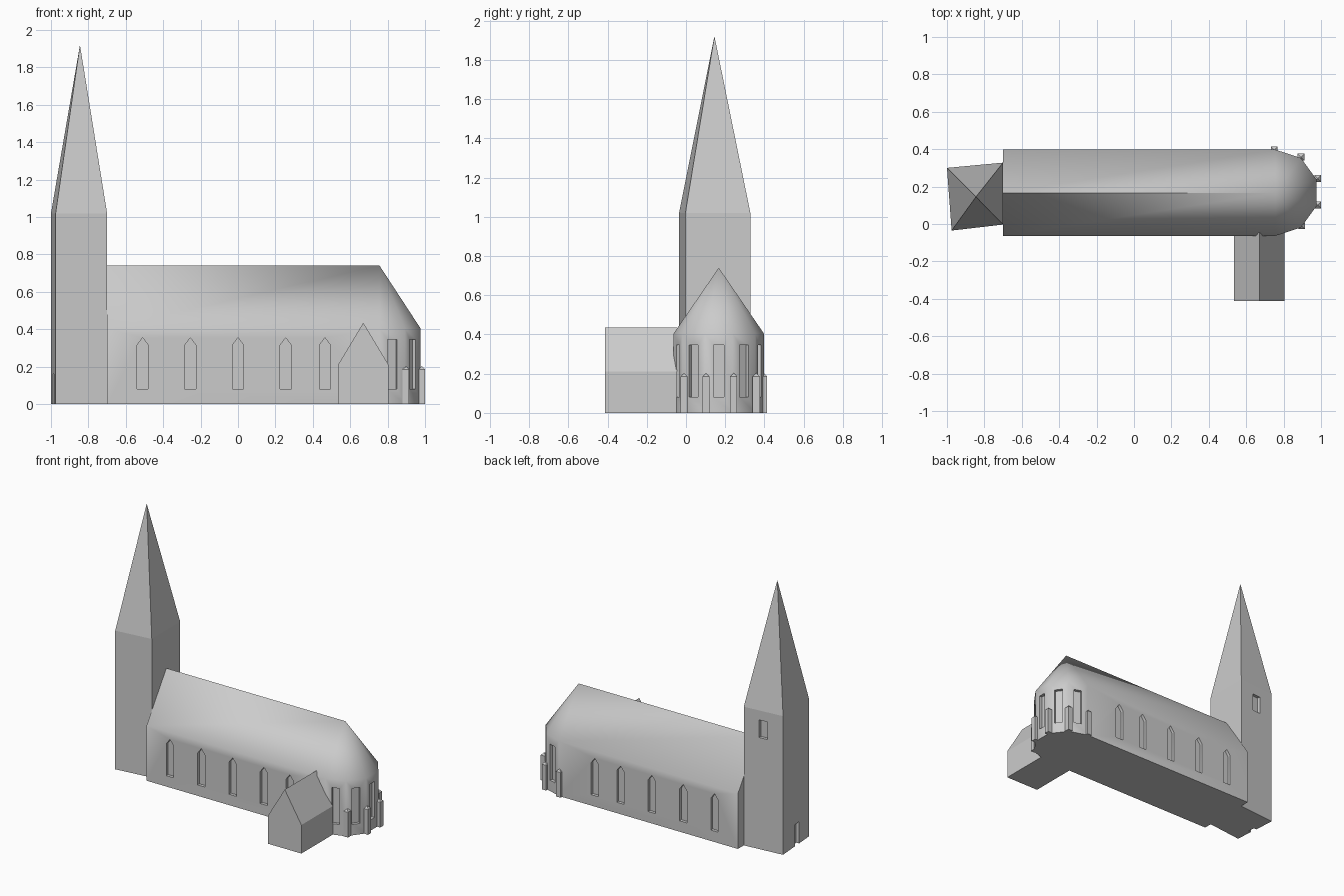
import bpy, bmesh, math
from mathutils import Vector

if "Cube" in bpy.data.objects:
    bpy.data.objects.remove(bpy.data.objects["Cube"])

stone = bpy.data.materials.new("grey_stone")
stone.diffuse_color = (0.6, 0.6, 0.6, 1)
stone.use_nodes = True
stone.node_tree.nodes["Principled BSDF"].inputs["Base Color"].default_value = stone.diffuse_color


def make(name, verts, faces):
    """Mesh object from points and faces, with normals turned outward."""
    me = bpy.data.meshes.new(name)
    me.from_pydata(verts, [], faces)
    bm = bmesh.new()
    bm.from_mesh(me)
    bmesh.ops.recalc_face_normals(bm, faces=bm.faces)
    bm.to_mesh(me)
    bm.free()
    me.materials.append(stone)
    ob = bpy.data.objects.new(name, me)
    bpy.context.collection.objects.link(ob)
    return ob


def spired(name, ring, height, apex):
    """Prism over a ground outline, closed by a pyramid."""
    n = len(ring)
    verts = [(x, y, 0) for x, y in ring] + [(x, y, height) for x, y in ring] + [apex]
    faces = [tuple(range(n))]
    for i in range(n):
        j = (i + 1) % n
        faces += [(i, j, n + j, n + i), (n + i, n + j, 2 * n)]
    return make(name, verts, faces)


def opening(x, y, angle, w, z0, z1, peak=0, depth=0.022):
    """Cutter prism for a recess in a wall facing the given angle."""
    out = Vector((math.cos(angle), math.sin(angle), 0))
    side = Vector((-out.y, out.x, 0))
    prof = [(-w / 2, z0), (w / 2, z0), (w / 2, z1)]
    if peak:
        prof.append((0, peak))
    prof.append((-w / 2, z1))
    n = len(prof)
    verts = [Vector((x, y, z)) + side * u + out * d for d in (-depth, 0.04) for u, z in prof]
    faces = [tuple(range(n)), tuple(range(n, 2 * n))]
    faces += [(i, (i + 1) % n, n + (i + 1) % n, n + i) for i in range(n)]
    return make("cutter", verts, faces)


def carve(ob, cutters):
    """Subtract every cutter, bake the result and remove the cutters."""
    for c in cutters:
        c.hide_render = True
        m = ob.modifiers.new("recess", 'BOOLEAN')
        m.operation, m.object, m.solver = 'DIFFERENCE', c, 'EXACT'
    dg = bpy.context.evaluated_depsgraph_get()
    me = bpy.data.meshes.new_from_object(ob.evaluated_get(dg))
    ob.modifiers.clear()
    ob.data = me
    for c in cutters:
        bpy.data.objects.remove(c)


# Nave with half-decagon apse and hipped roof
CX, CY, R, EAVE, RIDGE, WEST = 0.757, 0.167, 0.23, 0.405, 0.74, -0.70
ring = [(WEST, CY - R)]
ring += [(CX + R * math.cos(math.radians(a)), CY + R * math.sin(math.radians(a)))
         for a in range(-90, 91, 36)]
ring.append((WEST, CY + R))
n = len(ring)
verts = [(x, y, 0) for x, y in ring] + [(x, y, EAVE) for x, y in ring]
verts += [(WEST, CY, RIDGE), (CX, CY, RIDGE)]
w_top, e_top = 2 * n, 2 * n + 1
faces = [tuple(range(n)), (n - 1, 0, n, w_top, 2 * n - 1)]
faces += [(i, i + 1, n + i + 1, n + i) for i in range(n - 1)]
faces += [(n + i, n + i + 1, e_top) for i in range(1, n - 2)]
faces += [(n, n + 1, e_top, w_top), (2 * n - 2, 2 * n - 1, w_top, e_top)]
nave = make("nave_and_apse", verts, faces)

# Pointed nave windows on both sides, square-headed apse windows
cutters = []
for x in (-0.51, -0.255, 0.0, 0.255, 0.465):
    for s in (-1, 1):
        cutters.append(opening(x, CY + s * R, s * math.pi / 2, 0.06, 0.08, 0.315, 0.355))
apothem = R * math.cos(math.radians(18))
for deg in (-72, -36, 0, 36, 72):
    a = math.radians(deg)
    cutters.append(opening(CX + apothem * math.cos(a), CY + apothem * math.sin(a),
                           a, 0.055, 0.08, 0.345))
carve(nave, cutters)
nave.data.polygons.foreach_set("use_smooth", [True] * len(nave.data.polygons))
nave.data.set_sharp_from_angle(angle=math.radians(38))

# Tower with spire, belfry opening and west door
A, B, C, D = (-0.975, -0.035), (-0.70, -0.003), (-0.70, 0.328), (-1.0, 0.30)
tower = spired("tower", [A, B, C, D], 1.02, (-0.845, 0.145, 1.92))


def on_wall(p, q, t):
    """Point along wall p-q and the wall's outward angle (anticlockwise outline)."""
    dx, dy = q[0] - p[0], q[1] - p[1]
    return p[0] + dx * t, p[1] + dy * t, math.atan2(-dx, dy)


carve(tower, [opening(*on_wall(C, D, 0.5), 0.065, 0.82, 0.95),
              opening(*on_wall(D, A, 0.54), 0.055, -0.02, 0.16)])

# Gabled side annex
x0, x1, y0, y1 = 0.535, 0.805, -0.413, -0.045
prof = [(x0, 0), (x1, 0), (x1, 0.21), (0.67, 0.435), (x0, 0.21)]
verts = [(x, y, z) for y in (y0, y1) for x, z in prof]
faces = [tuple(range(5)), tuple(range(5, 10))]
faces += [(i, (i + 1) % 5, 5 + (i + 1) % 5, 5 + i) for i in range(5)]
make("annex", verts, faces)

# Small capped buttresses at the apse corners
h = 0.018
for i, (x, y) in enumerate([(0.75, 0.396), (0.893, 0.358), (0.982, 0.243),
                            (0.982, 0.102), (0.897, -0.01)]):
    sq = [(x - h, y - h), (x + h, y - h), (x + h, y + h), (x - h, y + h)]
    spired(f"buttress_{i + 1}", sq, 0.185, (x, y, 0.203))
